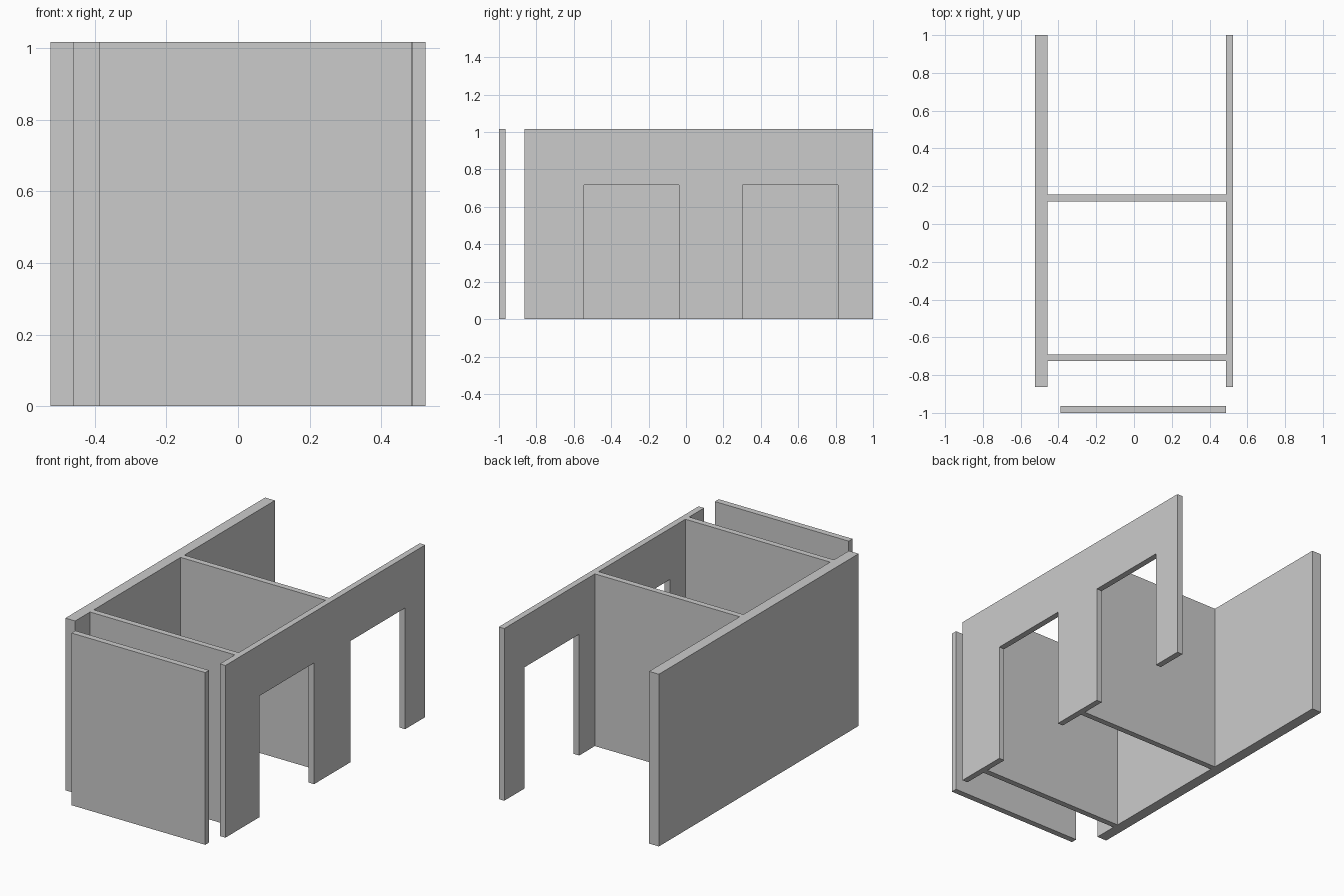
import bpy
import bmesh
from mathutils import Vector

if "Cube" in bpy.data.objects:
    bpy.data.objects.remove(bpy.data.objects["Cube"])

HEIGHT = 1.017
DOOR_TOP = 0.716
WALL_START, WALL_END = -0.864, 1.0
DOORS = [(-0.545, -0.037), (0.301, 0.813)]


def extruded(name, outline, offset):
    """Make a solid from a flat outline pushed along an offset."""
    bm = bmesh.new()
    face = bm.faces.new([bm.verts.new(p) for p in outline])
    result = bmesh.ops.extrude_face_region(bm, geom=[face], use_keep_orig=True)
    moved = [g for g in result["geom"] if isinstance(g, bmesh.types.BMVert)]
    bmesh.ops.translate(bm, verts=moved, vec=Vector(offset))
    bmesh.ops.recalc_face_normals(bm, faces=bm.faces[:])
    mesh = bpy.data.meshes.new(name)
    bm.to_mesh(mesh)
    bm.free()
    obj = bpy.data.objects.new(name, mesh)
    bpy.context.collection.objects.link(obj)
    return obj


def wall(name, x0, x1, y0, y1):
    """Full-height solid wall."""
    base = [(x0, y0, 0), (x1, y0, 0), (x1, y1, 0), (x0, y1, 0)]
    return extruded(name, base, (0, 0, HEIGHT))


# Thick outer wall
wall("left_wall", -0.523, -0.459, WALL_START, WALL_END)

# Thin wall with two doorways notched out of its profile
x = 0.487
profile = [(x, WALL_START, 0)]
for a, b in DOORS:
    profile += [(x, a, 0), (x, a, DOOR_TOP), (x, b, DOOR_TOP), (x, b, 0)]
profile += [(x, WALL_END, 0), (x, WALL_END, HEIGHT), (x, WALL_START, HEIGHT)]
extruded("doorway_wall", profile, (0.036, 0, 0))

# Partitions between the side walls
for name, y0, y1 in [("front_partition", -0.725, -0.69),
                     ("rear_partition", 0.12, 0.155)]:
    wall(name, -0.459, 0.487, y0, y1)

# Detached panel in front
wall("front_panel", -0.388, 0.486, -1.0, -0.964)
